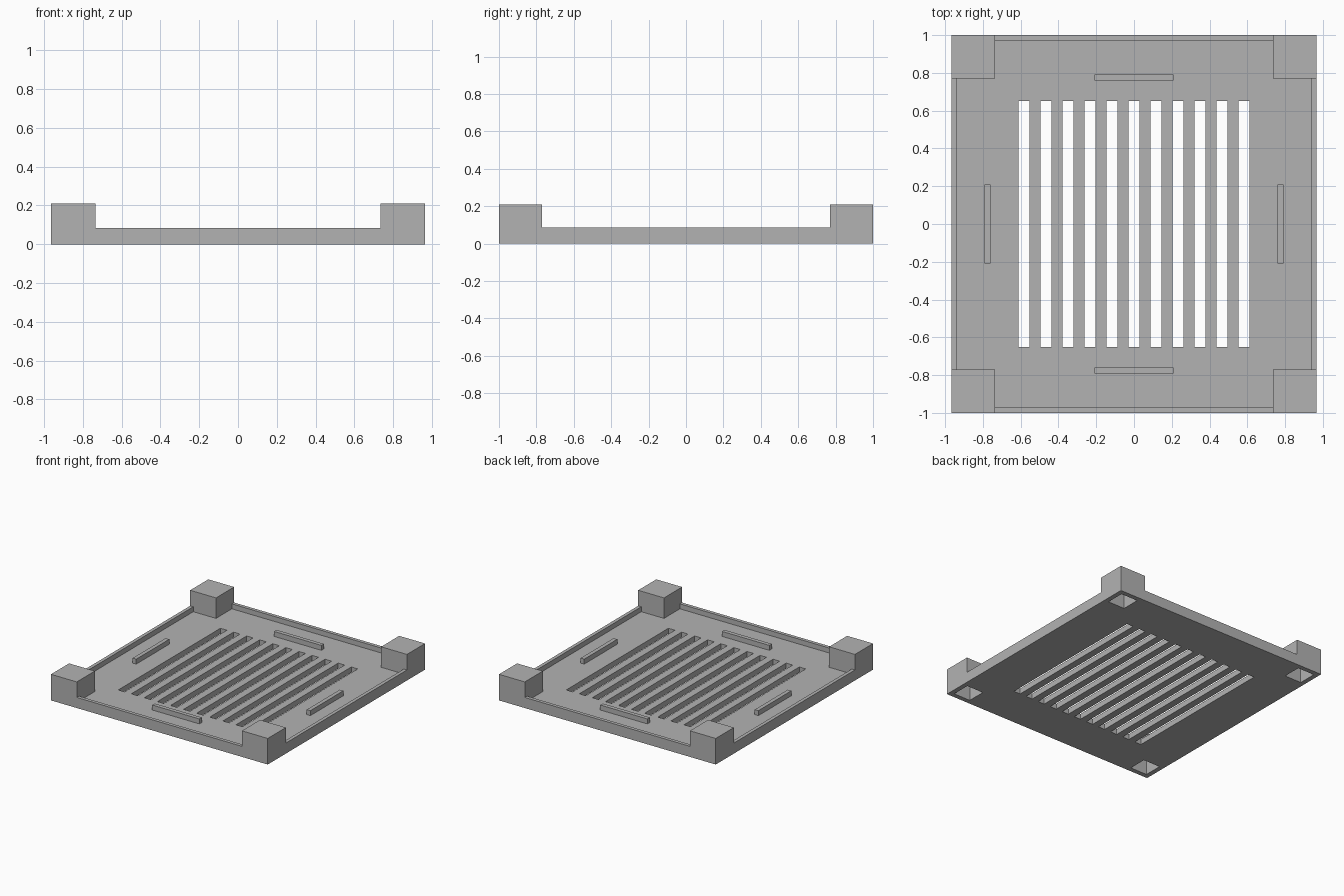
import bpy

if "Cube" in bpy.data.objects:
    bpy.data.objects.remove(bpy.data.objects["Cube"])

grey = bpy.data.materials.new("grey")
grey.diffuse_color = (0.45, 0.45, 0.45, 1)
grey.use_nodes = True
grey.node_tree.nodes["Principled BSDF"].inputs["Base Color"].default_value = grey.diffuse_color

HX, HY = 0.965, 1.0      # half size of the tray
FLOOR, RIM, TOP = 0.045, 0.085, 0.21


def add_box(name, x0, x1, y0, y1, z0, z1):
    bpy.ops.mesh.primitive_cube_add(size=1, location=((x0 + x1) / 2, (y0 + y1) / 2, (z0 + z1) / 2))
    ob = bpy.context.object
    ob.name = name
    ob.scale = (x1 - x0, y1 - y0, z1 - z0)
    bpy.ops.object.transform_apply(location=True, rotation=False, scale=True)
    ob.data.materials.append(grey)
    return ob


def join(name, parts):
    bpy.ops.object.select_all(action='DESELECT')
    for p in parts:
        p.select_set(True)
    bpy.context.view_layer.objects.active = parts[0]
    bpy.ops.object.join()
    parts[0].name = name
    return parts[0]


def boolean(target, other, operation):
    mod = target.modifiers.new(operation.lower(), 'BOOLEAN')
    mod.operation, mod.solver, mod.object = operation, 'EXACT', other
    bpy.context.view_layer.objects.active = target
    bpy.ops.object.modifier_apply(modifier=mod.name)
    bpy.data.objects.remove(other)


corners = [(sx, sy) for sx in (-1, 1) for sy in (-1, 1)]


def corner_box(name, sx, sy, inset, size, z0, z1):
    xs = sorted((sx * (HX - inset), sx * (HX - inset - size)))
    ys = sorted((sy * (HY - inset), sy * (HY - inset - size)))
    return add_box(name, *xs, *ys, z0, z1)


# Tray: slab hollowed from above to leave a thin rim
tray = add_box("slotted_tray", -HX, HX, -HY, HY, 0, RIM)
boolean(tray, add_box("recess", -HX + 0.028, HX - 0.028, -HY + 0.028, HY - 0.028, FLOOR, 0.3), 'DIFFERENCE')

# Corner blocks
for sx, sy in corners:
    boolean(tray, corner_box("corner_block", sx, sy, 0, 0.23, 0, TOP), 'UNION')

# Row of ventilation slots and square sockets under the corners
cutters = [add_box("slot", c - 0.029, c + 0.029, -0.65, 0.65, -0.1, 0.3)
           for c in (0.1165 * i for i in range(-5, 6))]
cutters += [corner_box("socket", sx, sy, 0.038, 0.15, -0.1, 0.17) for sx, sy in corners]
boolean(tray, join("cutters", cutters), 'DIFFERENCE')

# Raised locating bars on the floor, one beside each edge
for s, side in ((-1, "left"), (1, "right")):
    add_box(side + "_bar", s * 0.775 - 0.016, s * 0.775 + 0.016, -0.21, 0.21, FLOOR - 0.005, RIM)
for s, side in ((-1, "front"), (1, "back")):
    add_box(side + "_bar", -0.21, 0.21, s * 0.775 - 0.016, s * 0.775 + 0.016, FLOOR - 0.005, RIM)
